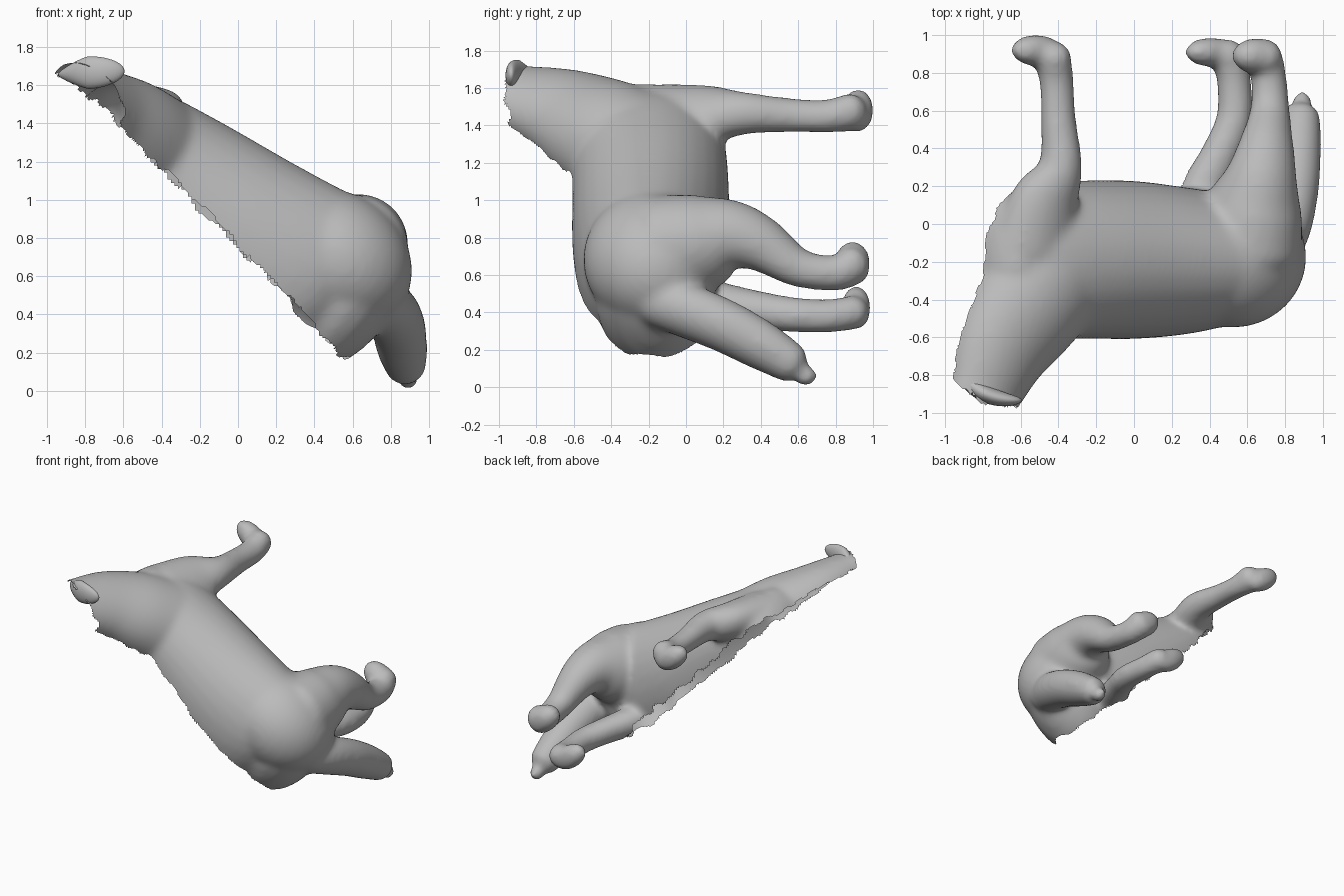
import bpy, bmesh, math, random
from mathutils import Vector, Matrix, noise

if "Cube" in bpy.data.objects:
    bpy.data.objects.remove(bpy.data.objects["Cube"])

random.seed(4)
D = Vector((0.8, 0, -0.6))     # direction along the spine
N = Vector((0.6, 0, 0.8))      # outward direction of the visible flank
TILT = Matrix.Rotation(math.atan2(0.6, 0.8), 4, 'Y')   # turns x to D and z to N

grey = bpy.data.materials.new("plain_grey")
grey.diffuse_color = (0.5, 0.5, 0.5, 1)
grey.use_nodes = True
grey.node_tree.nodes["Principled BSDF"].inputs["Base Color"].default_value = grey.diffuse_color


def from_spine(rows):
    """(along spine, y, outward, radii) to world coordinates."""
    out = []
    for s, y, t, a, b in rows:
        p = D * s + N * t
        out.append((p.x, y, p.z, a, b))
    return out


def spline(rows, steps=6):
    """Catmull-Rom curve through the section rows."""
    out = []
    for i in range(len(rows) - 1):
        p0, p1 = rows[max(i - 1, 0)], rows[i]
        p2, p3 = rows[i + 1], rows[min(i + 2, len(rows) - 1)]
        for k in range(steps):
            u = k / steps
            out.append([0.5 * (2 * b + (c - a) * u + (2 * a - 5 * b + 4 * c - d) * u * u
                               + (3 * b - a - 3 * c + d) * u ** 3)
                        for a, b, c, d in zip(p0, p1, p2, p3)])
    return out + [list(rows[-1])]


def tube(bm, rows, cap0, cap1, axis=None, sides=32):
    """Closed tube of elliptical sections with rounded ends."""
    pts = spline(rows)
    pos = [Vector(p[:3]) for p in pts]
    secs = []
    for i, p in enumerate(pts):
        tan = axis or (pos[min(i + 1, len(pos) - 1)] - pos[max(i - 1, 0)]).normalized()
        secs.append((pos[i], tan, p[3], p[4]))
    angles = [math.radians(a) for a in (18, 36, 54, 70, 84)]

    def dome(sec, length):
        c, tan, a, b = sec
        return [(c + tan * length * math.sin(g), tan, a * math.cos(g), b * math.cos(g))
                for g in angles]
    secs = dome(secs[0], -cap0)[::-1] + secs + dome(secs[-1], cap1)
    rings = []
    for c, tan, a, b in secs:
        vb = (N - tan * N.dot(tan)).normalized()
        va = tan.cross(vb)
        rings.append([bm.verts.new(c + va * a * math.cos(2 * math.pi * k / sides)
                                   + vb * b * math.sin(2 * math.pi * k / sides))
                      for k in range(sides)])
    for r, q in zip(rings, rings[1:]):
        for k in range(sides):
            m = (k + 1) % sides
            bm.faces.new((r[k], r[m], q[m], q[k]))
    bm.faces.new(rings[0][::-1])
    bm.faces.new(rings[-1])


def ball(bm, centre, size, turn=Matrix.Identity(4)):
    mat = Matrix.Translation(centre) @ turn @ Matrix.Diagonal((*size, 1))
    bmesh.ops.create_uvsphere(bm, u_segments=32, v_segments=20, radius=1, matrix=mat)


bm = bmesh.new()
# torso
tube(bm, from_spine([(-1.38, -.22, .72, .38, .24), (-1.2, -.21, .70, .42, .325),
                     (-.9, -.19, .66, .42, .415), (-.5, -.19, .62, .42, .505),
                     (-.2, -.195, .63, .395, .54), (0, -.19, .68, .36, .525),
                     (.12, -.17, .73, .32, .47)]), .18, .29, D)
# rump
ball(bm, D * .01 + N * .86 + Vector((0, -.175, 0)), (.41, .375, .35), TILT)
# neck
tube(bm, from_spine([(-1.08, -.22, .70, .36, .34), (-1.29, -.45, .72, .335, .30),
                     (-1.45, -.66, .74, .285, .225), (-1.565, -.9, .75, .22, .165)]), .15, .2)
# front leg with shoulder
tube(bm, [(-.54, -.12, 1.41, .25, .19), (-.47, .12, 1.45, .20, .145),
          (-.39, .3, 1.465, .12, .115), (-.40, .55, 1.455, .097, .09),
          (-.41, .75, 1.45, .094, .087), (-.43, .88, 1.47, .097, .107)], .15, .09)
# near hind leg with thigh
tube(bm, [(.6, -.1, .73, .29, .31), (.64, .1, .78, .25, .26), (.675, .25, .81, .195, .19),
          (.70, .4, .765, .155, .145), (.72, .6, .64, .11, .102),
          (.71, .8, .61, .095, .095), (.68, .89, .65, .102, .112)], .15, .09)
# far hind leg
tube(bm, [(.38, 0, .43, .17, .13), (.36, .15, .445, .135, .115), (.45, .35, .42, .11, .10),
          (.53, .55, .39, .099, .094), (.53, .75, .38, .094, .089),
          (.50, .89, .40, .092, .092)], .1, .09)
# tail
tube(bm, [(.74, -.15, .46, .14, .14), (.80, 0, .41, .14, .15), (.84, .2, .33, .137, .147),
          (.86, .4, .225, .127, .137), (.88, .56, .13, .107, .112)], .1, .08)
ball(bm, (.89, .64, .06), (.055, .065, .058))
# feet
for c, s in (((-.52, .92, 1.48), (.155, .085, .09)), ((.645, .89, .665), (.143, .097, .10)),
             ((.405, .91, .425), (.16, .08, .09))):
    ball(bm, c, s, TILT)

raw = bpy.data.meshes.new("body")
bm.to_mesh(raw)
bm.free()
body = bpy.data.objects.new("body", raw)
bpy.context.collection.objects.link(body)

# fuse the parts into one soft skin
fuse = body.modifiers.new("fuse", 'REMESH')
fuse.mode = 'VOXEL'
fuse.voxel_size = 0.018
soft = body.modifiers.new("soften", 'SMOOTH')
soft.factor = 0.5
soft.iterations = 24
deps = bpy.context.evaluated_depsgraph_get()
skin = bpy.data.meshes.new_from_object(body.evaluated_get(deps))
body.modifiers.clear()
body.data = skin

# tear away the underside and the neck end along ragged edges
bm = bmesh.new()
bm.from_mesh(skin)
bmesh.ops.triangulate(bm, faces=bm.faces[:])
doomed = []
for f in bm.faces:
    c = f.calc_center_median()
    s, t = c.dot(D), c.dot(N)
    rag = 0.035 * noise.noise(c * 11)
    limit = min(.53 - .165 * s, .765) + rag
    under = t < limit and c.y < 0.3
    neck_end = c.y < -.96 + rag or c.x + c.y < -1.77 + rag
    if under or neck_end:
        doomed.append(f)
bmesh.ops.delete(bm, geom=doomed, context='FACES')
bm.to_mesh(skin)
bm.free()

# torn ear flap
bm = bmesh.new()
ball(bm, (0, 0, 0), (.19, .045, .085))
for v in bm.verts:
    if v.co.x < 0:                      # narrow towards the ragged tip
        v.co.z *= 1 + v.co.x * 3
    v.co.y += 1.2 * v.co.x ** 2
bm.transform(Matrix.Translation((-.785, -.90, 1.665)) @ Matrix.Rotation(-.42, 4, 'Z')
             @ Matrix.Rotation(-.05, 4, 'Y'))
ear_mesh = bpy.data.meshes.new("ear_flap")
bm.to_mesh(ear_mesh)
bm.free()
ear = bpy.data.objects.new("ear_flap", ear_mesh)
bpy.context.collection.objects.link(ear)

for ob in (body, ear):
    ob.data.materials.clear()
    ob.data.materials.append(grey)
    ob.data.shade_smooth()
